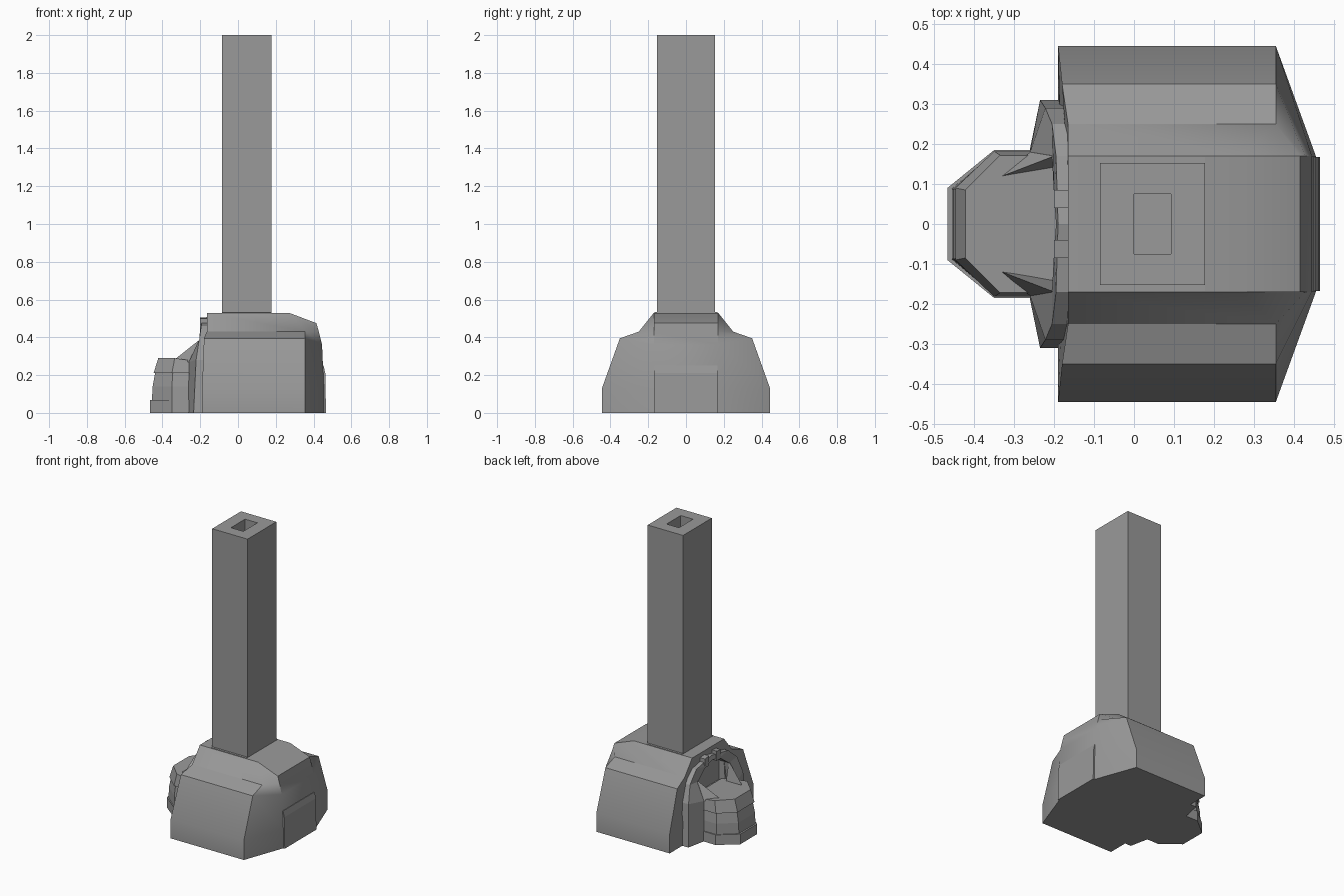
import bpy, bmesh, math

cube = bpy.data.objects.get("Cube")
if cube:
    bpy.data.objects.remove(cube, do_unlink=True)

stone = bpy.data.materials.new("grey_stone")
stone.use_nodes = True
GREY = (0.32, 0.32, 0.32, 1)
stone.diffuse_color = GREY
stone.node_tree.nodes["Principled BSDF"].inputs["Base Color"].default_value = GREY


def finish(name, bm, smooth=False):
    bmesh.ops.recalc_face_normals(bm, faces=bm.faces)
    mesh = bpy.data.meshes.new(name)
    bm.to_mesh(mesh)
    bm.free()
    mesh.materials.append(stone)
    ob = bpy.data.objects.new(name, mesh)
    bpy.context.collection.objects.link(ob)
    if smooth:
        bpy.ops.object.select_all(action="DESELECT")
        ob.select_set(True)
        bpy.context.view_layer.objects.active = ob
        bpy.ops.object.shade_smooth_by_angle(angle=math.radians(30))
    return ob


def mirrored(half):
    """Close a half outline of (x, y, z) points across y = 0."""
    return half + [(x, -y, z) for x, y, z in reversed(half)]


def loft(name, rings, smooth=False, closed=False):
    bm = bmesh.new()
    loops = [[bm.verts.new(p) for p in ring] for ring in rings]
    n = len(loops[0])
    pairs = list(zip(loops, loops[1:]))
    if closed:
        pairs.append((loops[-1], loops[0]))
    for a, b in pairs:
        for i in range(n):
            j = (i + 1) % n
            bm.faces.new((a[i], a[j], b[j], b[i]))
    if not closed:
        bm.faces.new(loops[0])
        bm.faces.new(loops[-1])
    return finish(name, bm, smooth)


def hull(name, points):
    bm = bmesh.new()
    for p in points:
        bm.verts.new(p)
    bmesh.ops.convex_hull(bm, input=bm.verts)
    return finish(name, bm)


def rect(x0, x1, y, z):
    return [(x0, -y, z), (x1, -y, z), (x1, y, z), (x0, y, z)]


# Main body: shoulder profile carried along x and tapered at the far end
profile = [(.445, 0), (.445, .13), (.35, .395), (.25, .43), (.17, .53)]
near_x = [-.19, -.19, -.18, -.165, -.165]
mid_x = [.355, .355, .355, .355, .27]
near = [(x, y, z) for x, (y, z) in zip(near_x, profile)]
mid = [(x, y, z) for x, (y, z) in zip(mid_x, profile)]
far = [(.455, .17, 0), (.455, .17, .13), (.445, .17, .36), (.428, .17, .43), (.415, .17, .475)]
body = loft("body", [mirrored(r) for r in (near, mid, far)], smooth=True)

# Recess behind the arch
cutter = hull("recess_cutter", [(x, s * y, z) for x in (-.3, -.13) for s in (1, -1)
                                for y, z in ((.165, .25), (.165, .38), (.07, .45))])
cutter.hide_render = True
cutter.hide_viewport = True
cut = body.modifiers.new("recess", "BOOLEAN")
cut.object = cutter
cut.solver = "EXACT"

# Low raised panel on the far end
hull("end_panel", [(x, s * .168, z) for s in (1, -1)
                   for x, z in ((.44, 0), (.466, 0), (.44, .25), (.462, .21), (.453, .25))])

# Chimney with a square flue
loft("chimney", [rect(-.085, .178, .153, .5), rect(-.085, .178, .153, 2),
                 rect(0, .092, .075, 2), rect(0, .092, .075, .5)], closed=True)
hull("chimney_footing", rect(-.085, .178, .168, .5) + rect(-.085, .178, .168, .533))

# Arch framing the recess: outer and inner paths swept from one foot to the other
outer = [(-.235, .31, 0), (-.222, .29, .28), (-.205, .25, .39), (-.195, .17, .46), (-.19, 0, .49)]
inner = [(-.262, .18, 0), (-.26, .18, .27), (-.205, .165, .38), (-.2, .07, .45), (-.195, 0, .46)]
sections = [[o, i, (-.14, *i[1:]), (-.14, *o[1:])] for o, i in zip(outer, inner)]
other_side = [[(x, -y, z) for x, y, z in s] for s in reversed(sections[:-1])]
loft("arch", sections + other_side)

# Details repeated on both sides
for side, s in (("left", 1), ("right", -1)):
    hull("keystone_" + side, [(x, s * y, z) for x in (-.2, -.15)
                              for y, z in ((.04, .44), (.085, .44), (.04, .505), (.085, .5))])
    hull("cheek_" + side, [(x, s * y, z) for x, y, z in (
        (-.33, .12, .287), (-.26, .13, .26), (-.26, .18, .27), (-.33, .12, .26),
        (-.2, .17, .39), (-.2, .14, .26), (-.2, .18, .26))])


# Hearth: plinth, tapering drum and rim band
def outline(front, front_y, corner, side_y, z, back_z=None):
    back_z = z if back_z is None else back_z
    return mirrored([(front, front_y, z), (corner, side_y, z), (-.15, side_y, back_z)])


loft("hearth_plinth", [outline(-.467, .09, -.35, .185, 0), outline(-.467, .09, -.35, .185, .068)])
loft("hearth_drum", [outline(-.456, .088, -.35, .178, .06), outline(-.452, .088, -.35, .178, .14),
                     outline(-.438, .084, -.345, .17, .215)])
loft("hearth_rim", [outline(-.447, .09, -.35, .182, .21), outline(-.422, .085, -.335, .172, .29, .262)])
